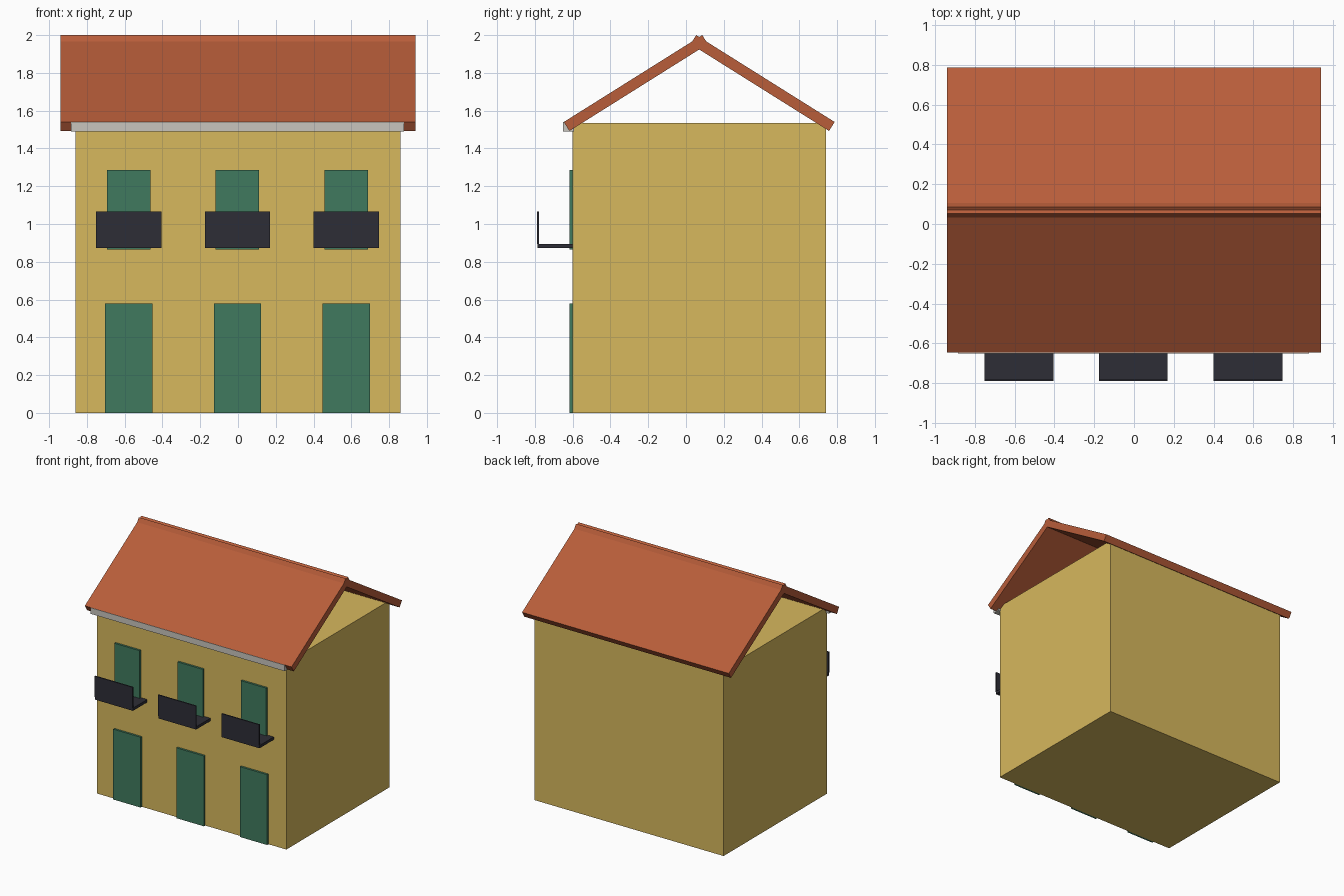
import bpy
from math import atan2, cos, sin
from mathutils import Vector

if "Cube" in bpy.data.objects:
    bpy.data.objects.remove(bpy.data.objects["Cube"], do_unlink=True)


def material(name, rgb):
    m = bpy.data.materials.new(name)
    m.use_nodes = True
    m.diffuse_color = (*rgb, 1)
    m.node_tree.nodes["Principled BSDF"].inputs["Base Color"].default_value = (*rgb, 1)
    return m


ochre = material("ochre plaster", (0.68, 0.48, 0.11))
terracotta = material("terracotta", (0.48, 0.11, 0.042))
green = material("shutter green", (0.051, 0.195, 0.112))
iron = material("dark iron", (0.027, 0.027, 0.037))
zinc = material("pale zinc", (0.58, 0.56, 0.51))


def box(name, x, y, z, mat):
    """Box from (min, max) ranges on each axis."""
    ranges = (x, y, z)
    bpy.ops.mesh.primitive_cube_add(size=1, location=[sum(r) / 2 for r in ranges])
    ob = bpy.context.object
    ob.name = name
    ob.scale = [r[1] - r[0] for r in ranges]
    bpy.ops.object.transform_apply(location=False, rotation=False, scale=True)
    ob.data.materials.append(mat)
    return ob


# House body
FRONT = -0.60
box("walls", (-0.86, 0.86), (FRONT, 0.74), (0, 1.535), ochre)

# Two roof slabs that cross slightly at the ridge
RIDGE, THICK = 0.07, 0.056
eave, tip = Vector((-0.717, 1.54)), Vector((0.016, 2.0))
run = tip - eave
slope = atan2(run.y, run.x)
for name, side in (("front_roof", 1), ("back_roof", -1)):
    half = run.length / 2
    slab = box(name, (-0.94, 0.94), (-half, half), (-THICK / 2, THICK / 2), terracotta)
    mid = (eave + tip) / 2 + Vector((sin(slope), -cos(slope))) * THICK / 2
    slab.location = (0, RIDGE + side * mid.x, mid.y)
    slab.rotation_euler.x = side * slope

# Gutter under the front eave
box("gutter", (-0.885, 0.88), (-0.65, -0.592), (1.49, 1.54), zinc)

# Three bays of door, window and balcony
for name, cx in (("right", -0.578), ("middle", -0.003), ("left", 0.573)):
    def span(w):
        return (cx - w / 2, cx + w / 2)
    box(name + "_door", span(0.25), (-0.617, FRONT), (0, 0.578), green)
    box(name + "_window", span(0.23), (-0.617, FRONT), (0.865, 1.287), green)
    box(name + "_balcony_floor", span(0.345), (-0.785, FRONT), (0.872, 0.895), iron)
    box(name + "_balcony_railing", span(0.345), (-0.789, -0.779), (0.895, 1.067), iron)
